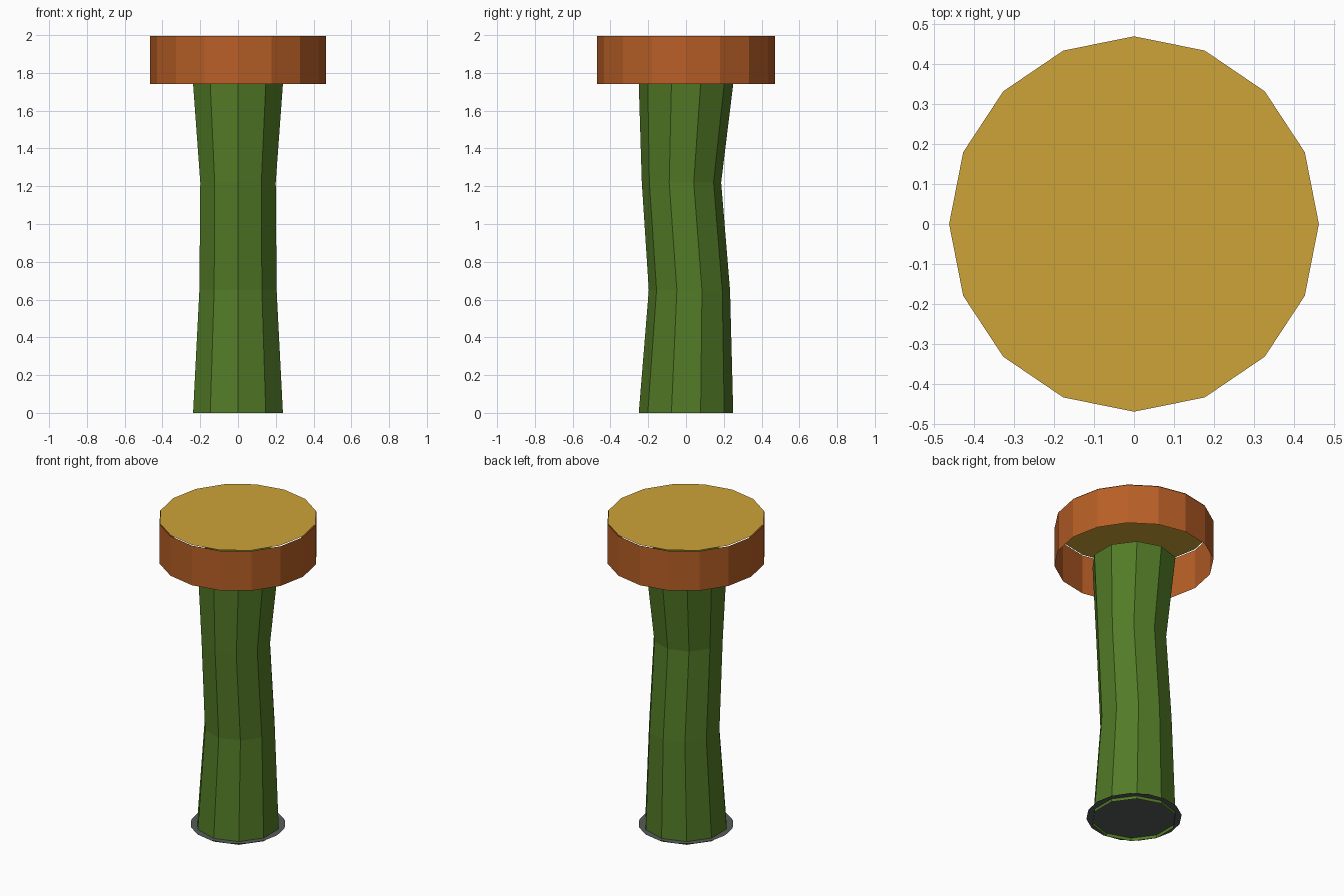
import bpy
import bmesh
from math import sin, cos, tau

default = bpy.data.objects.get("Cube")
if default:
    bpy.data.objects.remove(default, do_unlink=True)


def linear(c):
    c /= 255
    return c / 12.92 if c <= 0.04045 else ((c + 0.055) / 1.055) ** 2.4


def material(name, *rgb):
    colour = (*[linear(c) for c in rgb], 1)
    mat = bpy.data.materials.new(name)
    mat.diffuse_color = colour
    mat.use_nodes = True
    mat.node_tree.nodes["Principled BSDF"].inputs["Base Color"].default_value = colour
    return mat


def loft(name, sides, rings, mat, fill=False, squash=1):
    """Skin polygon rings (z, y offset, radius); fill makes a flat disc."""
    bm = bmesh.new()
    loops = []
    for z, y, r in rings:
        angles = [tau * (i / sides + 0.25) for i in range(sides)]
        loops.append([bm.verts.new((r * squash * cos(a), y + r * sin(a), z))
                      for a in angles])
    for low, high in zip(loops, loops[1:]):
        for i in range(sides):
            j = (i + 1) % sides
            bm.faces.new((low[i], low[j], high[j], high[i]))
    if fill:
        bm.faces.new(loops[-1])
    mesh = bpy.data.meshes.new(name)
    bm.to_mesh(mesh)
    bm.free()
    mesh.materials.append(mat)
    obj = bpy.data.objects.new(name, mesh)
    bpy.context.collection.objects.link(obj)
    return obj


green = material("stem green", 82, 122, 38)
orange = material("rim orange", 184, 95, 38)
yellow = material("top yellow", 206, 163, 56)
grey = material("base grey", 86, 93, 90)

# Gently bent, open-ended stem
loft("stem", 10, [(0, 0, 0.25), (0.65, 0.018, 0.215),
                  (1.22, -0.024, 0.21), (1.74, 0, 0.25)], green)

# Thin plate around the foot of the stem
loft("base_disc", 16, [(0.02, 0, 0.28)], grey, fill=True)

# Hollow cap: open wall with a flat top
loft("cap_rim", 16, [(1.74, 0, 0.47), (1.996, 0, 0.47)], orange, squash=0.99)
loft("cap_top", 16, [(2, 0, 0.469)], yellow, fill=True, squash=0.985)
